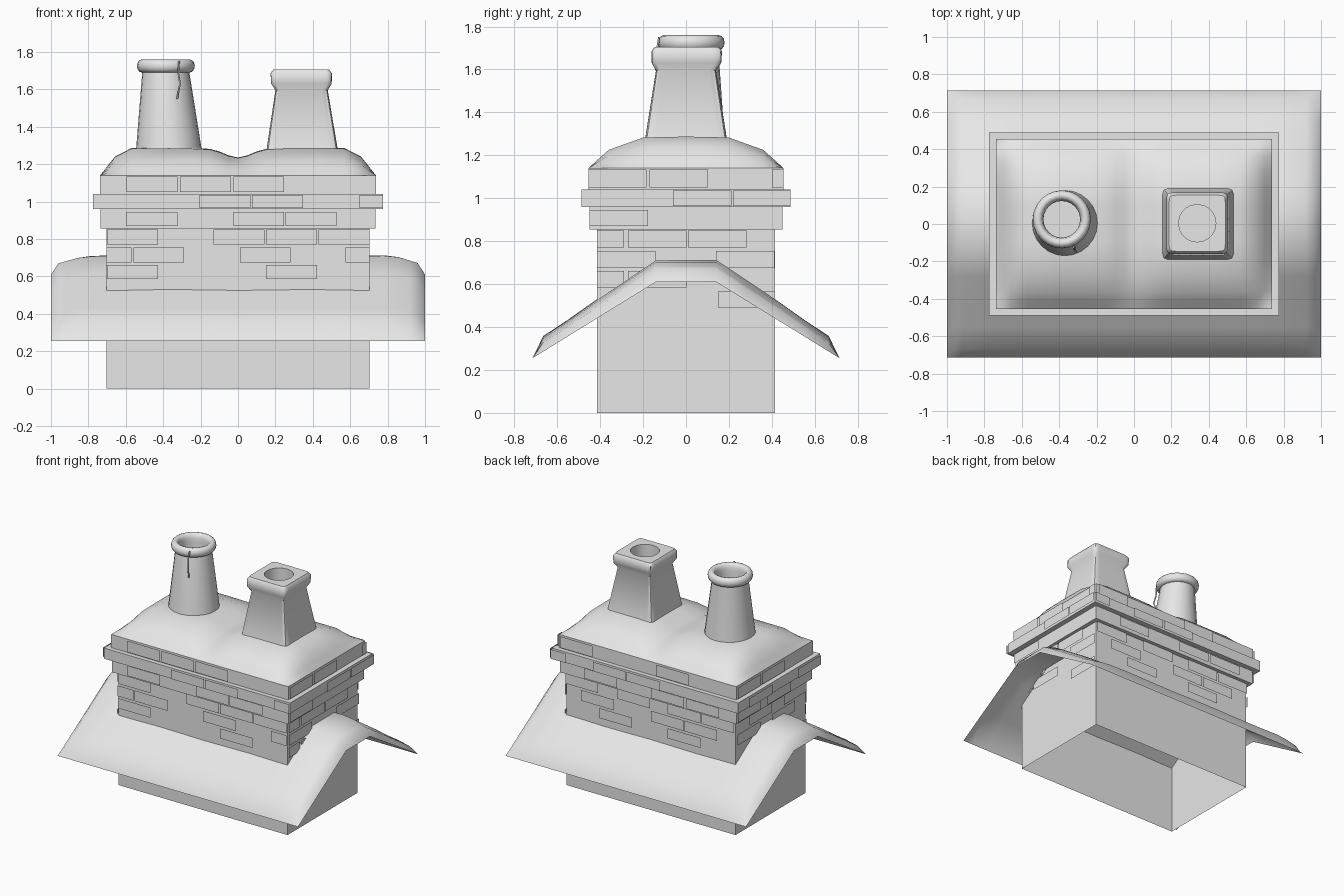
import bpy, bmesh, math
from math import sin, cos, pi, exp

old = bpy.data.objects.get("Cube")
if old:
    bpy.data.objects.remove(old, do_unlink=True)

stone = bpy.data.materials.new("pale_grey")
stone.use_nodes = True
stone.diffuse_color = (0.8, 0.8, 0.8, 1)
stone.node_tree.nodes["Principled BSDF"].inputs["Base Color"].default_value = (0.8, 0.8, 0.8, 1)


def finish(name, bm, smooth=None, recalc=True):
    if recalc:
        bmesh.ops.recalc_face_normals(bm, faces=bm.faces)
    mesh = bpy.data.meshes.new(name)
    bm.to_mesh(mesh)
    bm.free()
    mesh.materials.append(stone)
    ob = bpy.data.objects.new(name, mesh)
    bpy.context.collection.objects.link(ob)
    if smooth:
        bpy.ops.object.select_all(action='DESELECT')
        ob.select_set(True)
        bpy.context.view_layer.objects.active = ob
        bpy.ops.object.shade_smooth_by_angle(angle=math.radians(smooth))


def add_face(bm, points):
    bm.faces.new([bm.verts.new(p) for p in points])


def bridge(bm, rings):
    loops = [[bm.verts.new(p) for p in ring] for ring in rings]
    for p, q in zip(loops, loops[1:]):
        for i in range(len(p)):
            j = (i + 1) % len(p)
            bm.faces.new((p[i], p[j], q[j], q[i]))
    return loops


def lerp_table(table, t):
    for (a, va), (b, vb) in zip(table, table[1:]):
        if t <= b:
            return va + (vb - va) * max(t - a, 0) / (b - a)
    return table[-1][1]


def add_grid(bm, xs, ys, height):
    rows = [[bm.verts.new((x, y, height(x, y))) for y in ys] for x in xs]
    for r0, r1 in zip(rows, rows[1:]):
        for i in range(len(ys) - 1):
            bm.faces.new((r0[i], r1[i], r1[i + 1], r0[i + 1]))


def mirrored(values):
    return sorted({s * v for v in values for s in (-1, 1)})


# Hollow stack with stepped courses, open underneath
STEPS = [(.703, .415, 0, .855), (.735, .45, .855, .96),
         (.775, .488, .96, 1.04), (.737, .455, 1.04, 1.14)]
bm = bmesh.new()
bridge(bm, [[(-hx, -hy, z), (hx, -hy, z), (hx, hy, z), (-hx, hy, z)]
            for hx, hy, z0, z1 in STEPS for z in (z0, z1)])
finish("brick_stack", bm)

# Thin brick faces: bottom, top, step index, starts on front, right, back, left
L = 0.272
OUT = 0.014
ROWS = [
    (1.05, 1.135, 3, (-.595, -.31, -.025), (-.455, -.17, .40), (-.35, .45), (-.1, .18)),
    (.965, 1.035, 2, (-.205, .075, .65), (-.06, .22), (-.13, .15, .65), (-.48, .1)),
    (.87, .945, 1, (-.595, -.025, .255), (-.45,), (-.6, -.31, .25), (-.17, .18)),
    (.77, .85, 0, (-.7, -.13, .15, .43), (-.56, -.27, .01), (-.7, -.42, .0, .43), (-.41, .0)),
    (.675, .755, 0, (-.842, -.56, .01, .575), (-.415, .14), (-.56, -.28, .3), (-.27, .14)),
    (.585, .66, 0, (-.7, .15), (-.56, -.27), (-.42, .15), (-.13,)),
    (.49, .565, 0, (), (.15,), (), (-.41,)),
]
bm = bmesh.new()
for z0, z1, step, front, right, back, left in ROWS:
    hx, hy = STEPS[step][:2]
    for side, starts in ((-1, front), (1, back)):
        y = side * (hy + OUT)
        for start in starts:
            a, b = max(start, -hx), min(start + L, hx)
            if side > 0:
                a, b = b, a
            add_face(bm, [(a, y, z0), (b, y, z0), (b, y, z1), (a, y, z1)])
    for side, starts in ((1, right), (-1, left)):
        x = side * (hx + OUT)
        for start in starts:
            a, b = max(start, -hy), min(start + L, hy)
            if side < 0:
                a, b = b, a
            add_face(bm, [(x, a, z0), (x, b, z0), (x, b, z1), (x, a, z1)])
finish("brick_faces", bm, recalc=False)

# Roof sheet: one puffy skin curling down to its rim
THICK = [(0, .1), (.14, .1), (.415, .087), (.55, .075), (.665, .07), (.715, 0)]
RIM = [(0, 1), (.78, 1), (.86, .9), (.96, .6), (1, 0)]


def roof_top(x, y):
    base = 0.61 - 0.617 * max(abs(y) - 0.14, 0)
    puff = lerp_table(THICK, abs(y)) * lerp_table(RIM, abs(x))
    return base + puff * (1 + 0.03 * sin(9 * x + 4 * y))


bm = bmesh.new()
add_grid(bm, mirrored([0, .2, .4, .6, .78, .86, .92, .96, 1]),
         mirrored([0, .14, .28, .415, .55, .665, .715]), roof_top)
finish("roof_sheet", bm, 60, recalc=False)

# Mortar cap: soft mound with a dip between the pots
EDGE_X = [(0, 0), (.08, .69), (.17, 1), (1, 1)]
EDGE_Y = [(0, 0), (.095, .58), (.255, .97), (.4, 1)]


def cap_height(x, y):
    dx, dy = 0.737 - abs(x), 0.455 - abs(y)
    if x * y < 0 and dx + dy < 0.091:
        return 1.14
    dip = 1 - 0.35 * exp(-(x / 0.1) ** 2)
    return 1.14 + 0.147 * lerp_table(EDGE_X, dx) * lerp_table(EDGE_Y, dy) * dip


bm = bmesh.new()
add_grid(bm, mirrored([0, .05, .1, .15, .25, .4, .567, .61, .657, .7, .737]),
         mirrored([0, .1, .2, .28, .36, .41, .455]), cap_height)
finish("mortar_cap", bm, 50, recalc=False)


# Chimney pots: rings of (centre x, centre y, radius, height, squareness)
def pot(name, rings, angles):
    def ring(cx, cy, r, z, power):
        points = []
        for a in angles:
            c, s = cos(a), sin(a)
            k = r / (abs(c) ** power + abs(s) ** power) ** (1 / power)
            points.append((cx + k * c, cy + k * s, z))
        return points
    bm = bmesh.new()
    loops = bridge(bm, [ring(*r) for r in rings])
    bm.faces.new(loops[-1])
    finish(name, bm, 45)


TOP = (-0.386, 0.025)
rim = [(*TOP, .128 + .027 * cos(t), 1.725 + .035 * sin(t), 2)
       for t in [pi * (k / 6 - .5) for k in range(10)]]
pot("round_pot", [(-.369, .005, .178, 1.25, 2), (-.37, .005, .174, 1.29, 2),
                  (*TOP, .126, 1.69, 2)] + rim +
    [(*TOP, .098, 1.7, 2), (*TOP, .098, 1.55, 2)],
    [2 * pi * i / 24 for i in range(24)])

# Angles bunch up at the corners to keep the sides flat
corner_angles = [math.radians(q + a) for q in (0, 90, 180, 270)
                 for a in (0, 22, 37, 41, 45, 49, 53, 68)]
pot("square_pot", [(.343, 0, .198, 1.24, 16), (.343, 0, .19, 1.28, 16), (.34, 0, .14, 1.595, 16),
                   (.339, .002, .162, 1.63, 16), (.338, .004, .164, 1.685, 16),
                   (.338, .004, .15, 1.705, 16), (.338, .004, .1, 1.705, 2),
                   (.338, .004, .1, 1.6, 2)], corner_angles)

# Thin crack running down the round pot
curve = bpy.data.curves.new("pot_crack", 'CURVE')
curve.dimensions = '3D'
curve.bevel_depth = 0.005
curve.bevel_resolution = 1
path = [(-.315, -.125, 1.75), (-.32, -.135, 1.69), (-.31, -.15, 1.63), (-.325, -.12, 1.55)]
spline = curve.splines.new('POLY')
spline.points.add(len(path) - 1)
for point, co in zip(spline.points, path):
    point.co = (*co, 1)
curve.materials.append(stone)
bpy.context.collection.objects.link(bpy.data.objects.new("pot_crack", curve))
